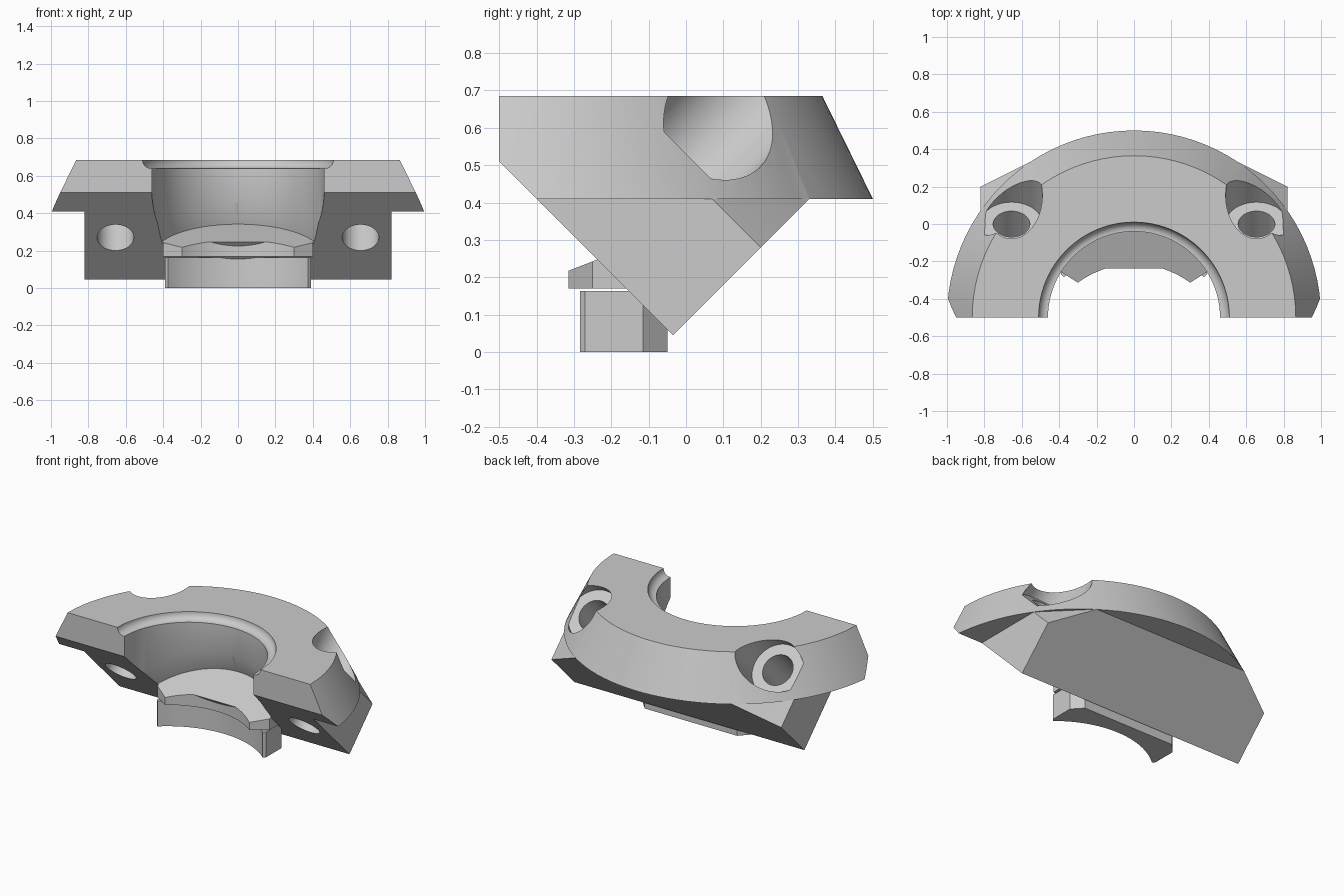
import bpy, bmesh
from math import sin, cos, pi, atan2
from mathutils import Matrix, Vector

cube = bpy.data.objects.get("Cube")
if cube:
    bpy.data.objects.remove(cube, do_unlink=True)

grey = bpy.data.materials.new("plain_grey")
grey.use_nodes = True
GREY = (0.6, 0.6, 0.6, 1)
grey.diffuse_color = GREY
grey.node_tree.nodes["Principled BSDF"].inputs["Base Color"].default_value = GREY

AXIS_Y = -0.5                        # vertical axis of the half ring
FLOOR = Vector((0, -0.39, 1))        # normal of the tilted seat floor
FLOOR_PT = Vector((0, 0, 0.34))
SLOPE_PT = Vector((0, 0, 0.01))      # on the slanted front face


def make(name, bm):
    bmesh.ops.recalc_face_normals(bm, faces=bm.faces)
    me = bpy.data.meshes.new(name)
    bm.to_mesh(me)
    bm.free()
    me.materials.append(grey)
    ob = bpy.data.objects.new(name, me)
    bpy.context.collection.objects.link(ob)
    return ob


def cut(bm, point, normal):
    """Remove everything on the normal side of a plane and close the gap."""
    geom = bm.verts[:] + bm.edges[:] + bm.faces[:]
    res = bmesh.ops.bisect_plane(bm, geom=geom, dist=1e-6, plane_co=point,
                                 plane_no=normal, clear_outer=True)
    edges = [e for e in res["geom_cut"] if isinstance(e, bmesh.types.BMEdge)]
    bmesh.ops.holes_fill(bm, edges=[e for e in edges if e.is_boundary], sides=0)


def revolve(profile, y=AXIS_Y, n=96):
    """Closed solid of revolution from (radius, z) points."""
    bm = bmesh.new()
    rings = [[bm.verts.new((r * cos(2 * pi * i / n), y + r * sin(2 * pi * i / n), z))
              for i in range(n)] for r, z in profile]
    for a, b in zip(rings, rings[1:]):
        for i in range(n):
            j = (i + 1) % n
            bm.faces.new((a[i], a[j], b[j], b[i]))
    bm.faces.new(rings[0])
    bm.faces.new(rings[-1])
    return bm


def prism(outline, z0, z1):
    bm = bmesh.new()
    face = bm.faces.new([bm.verts.new((x, y, z0)) for x, y in outline])
    res = bmesh.ops.extrude_face_region(bm, geom=[face])
    top = [v for v in res["geom"] if isinstance(v, bmesh.types.BMVert)]
    bmesh.ops.translate(bm, verts=top, vec=(0, 0, z1 - z0))
    return bm


def rod(name, radius, start, direction, length, n=64):
    """Cylinder from a start point along a direction."""
    bm = bmesh.new()
    d = Vector(direction).normalized()
    rot = Vector((0, 0, 1)).rotation_difference(d).to_matrix().to_4x4()
    mat = Matrix.Translation(Vector(start) + d * length / 2) @ rot
    bmesh.ops.create_cone(bm, cap_ends=True, segments=n, radius1=radius,
                          radius2=radius, depth=length, matrix=mat)
    return make(name, bm)


def boolean(target, tool, op):
    mod = target.modifiers.new("cut", "BOOLEAN")
    mod.operation, mod.solver, mod.object = op, "EXACT", tool
    bpy.context.view_layer.objects.active = target
    bpy.ops.object.modifier_apply(modifier=mod.name)
    bpy.data.objects.remove(tool, do_unlink=True)


def arc(radius, y, half_width, n=32):
    """Plan arc from +half_width to -half_width, bulging to the back."""
    a = atan2(half_width, (radius ** 2 - half_width ** 2) ** 0.5)
    return [(radius * sin(a - 2 * a * i / n), y + radius * cos(a - 2 * a * i / n))
            for i in range(n + 1)]


def smooth(ob):
    bpy.ops.object.select_all(action="DESELECT")
    ob.select_set(True)
    bpy.context.view_layer.objects.active = ob
    bpy.ops.object.shade_smooth_by_angle(angle=0.5)


# Tapered half ring, trimmed at the front
bm = revolve([(1, 0.41), (0.865, 0.685)])
cut(bm, (0, AXIS_Y, 0), (0, -1, 0))
cut(bm, SLOPE_PT, (0, -1, -1))
body = make("clamp_body", bm)

# Wedge block below, with chamfered rear corners
bm = prism([(-0.82, -0.42), (0.82, -0.42), (0.82, 0.4), (-0.82, 0.4)], 0, 0.42)
cut(bm, SLOPE_PT, (0, -1, -1))
cut(bm, (0, 0, 0.08), (0, 1, -1))
for s in (-1, 1):
    cut(bm, (s * 0.82, 0.2, 0.28), (s, 1, 1))
cut(bm, (0, 0, 0.412), (0, 0, 1))
boolean(body, make("wedge_block", bm), "UNION")

# Main bore with a coved rim, ending on the tilted floor
cove = [(0.465 + 0.045 * sin(t * pi / 16), 0.685 - 0.045 * cos(t * pi / 16))
        for t in range(9)]
bm = revolve([(0.46, -0.2), (0.46, 0.64)] + cove + [(0.51, 0.8)])
cut(bm, FLOOR_PT, -FLOOR)
boolean(body, make("bore_cutter", bm), "DIFFERENCE")

# Tilted round seat under the bore
seat_y = -0.415
boolean(body, rod("seat_cutter", 0.45, (0, seat_y, 0.34 + 0.39 * seat_y), FLOOR, 0.2, 96),
        "DIFFERENCE")

# Screw holes and their counterbores, square to the slanted face
for s in (-1, 1):
    boolean(body, rod("hole_cutter", 0.098, (s * 0.655, -0.4, 0.13), (0, 1, 1), 1.2),
            "DIFFERENCE")
    boolean(body, rod("counterbore_cutter", 0.165, (s * 0.655, 0, 0.53), (0, 1, 1), 0.6),
            "DIFFERENCE")
smooth(body)

# Lip that carries the seat floor forward of the slanted face
bm = prism(arc(0.505, -0.72, 0.3) + [(-0.4, -0.25), (-0.4, -0.1), (0.4, -0.1), (0.4, -0.25)],
           0.17, 0.4)
cut(bm, FLOOR_PT, FLOOR)
cut(bm, SLOPE_PT, (0, 1, 1))
smooth(make("seat_lip", bm))

# Curved skirt below the lip
bm = prism(arc(0.575, -0.72, 0.375) + [(-0.39, -0.27), (-0.39, -0.115), (-0.33, -0.05),
                                       (0.33, -0.05), (0.39, -0.115), (0.39, -0.27)], 0, 0.163)
cut(bm, SLOPE_PT, (0, 1, 1))
smooth(make("lower_skirt", bm))
